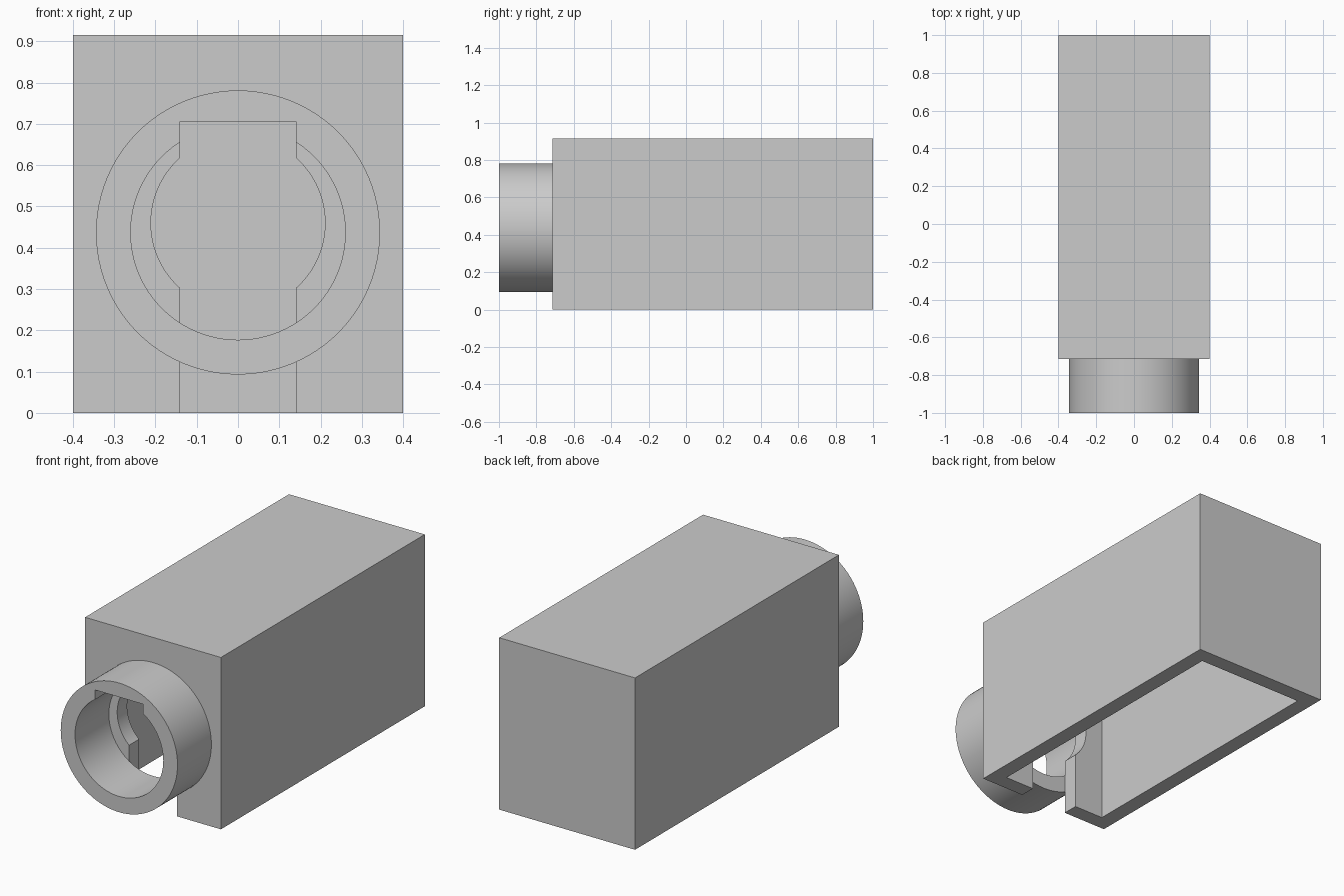
import bpy
import math

if "Cube" in bpy.data.objects:
    bpy.data.objects.remove(bpy.data.objects["Cube"], do_unlink=True)

grey = bpy.data.materials.new("light grey")
grey.use_nodes = True
COLOUR = (0.6, 0.6, 0.6, 1)
grey.diffuse_color = COLOUR
grey.node_tree.nodes["Principled BSDF"].inputs["Base Color"].default_value = COLOUR

# Main dimensions
HALF_WIDTH, HEIGHT, WALL = 0.4, 0.915, 0.084
FRONT, BACK, TIP = -0.715, 1.0, -1.0
SLOT, SLOT_TOP = 0.141, 0.706
OVER = 0.1


def box(name, half_x, y0, y1, z0, z1):
    bpy.ops.mesh.primitive_cube_add(size=1, location=(0, (y0 + y1) / 2, (z0 + z1) / 2))
    return finish(name, (2 * half_x, y1 - y0, z1 - z0))


def cylinder(name, radius, y0, y1, z):
    bpy.ops.mesh.primitive_cylinder_add(vertices=96, radius=radius, depth=y1 - y0,
                                        location=(0, (y0 + y1) / 2, z),
                                        rotation=(math.pi / 2, 0, 0))
    return finish(name, (1, 1, 1))


def finish(name, scale):
    obj = bpy.context.object
    obj.name = name
    obj.scale = scale
    bpy.ops.object.transform_apply(location=True, rotation=True, scale=True)
    obj.data.materials.append(grey)
    return obj


def cut(obj, cutters):
    bpy.ops.object.select_all(action='DESELECT')
    obj.select_set(True)
    bpy.context.view_layer.objects.active = obj
    for cutter in cutters:
        mod = obj.modifiers.new("cut", 'BOOLEAN')
        mod.operation = 'DIFFERENCE'
        mod.solver = 'EXACT'
        mod.object = cutter
        bpy.ops.object.modifier_apply(modifier=mod.name)
        bpy.data.objects.remove(cutter, do_unlink=True)
    bpy.ops.object.shade_smooth_by_angle(angle=math.radians(30))


# Housing: hollow box open underneath, with a keyhole slot in the front wall
housing = box("housing", HALF_WIDTH, FRONT, BACK, 0, HEIGHT)
cut(housing, [
    box("cavity", HALF_WIDTH - WALL, FRONT + WALL, BACK - WALL, -OVER, HEIGHT - WALL),
    box("wall_slot", SLOT, FRONT - OVER, FRONT + 2 * WALL, -2 * OVER, SLOT_TOP),
    cylinder("wall_hole", 0.211, FRONT - 2 * OVER, FRONT + 3 * WALL, 0.46),
])

# Collar: round tube on the front, with a key notch along the top of its bore
collar = cylinder("collar", 0.344, TIP, FRONT, 0.437)
cut(collar, [
    cylinder("bore", 0.26, TIP - OVER, FRONT + OVER, 0.437),
    box("key_notch", SLOT, TIP - 2 * OVER, FRONT + 2 * OVER, 0.437, SLOT_TOP),
])
